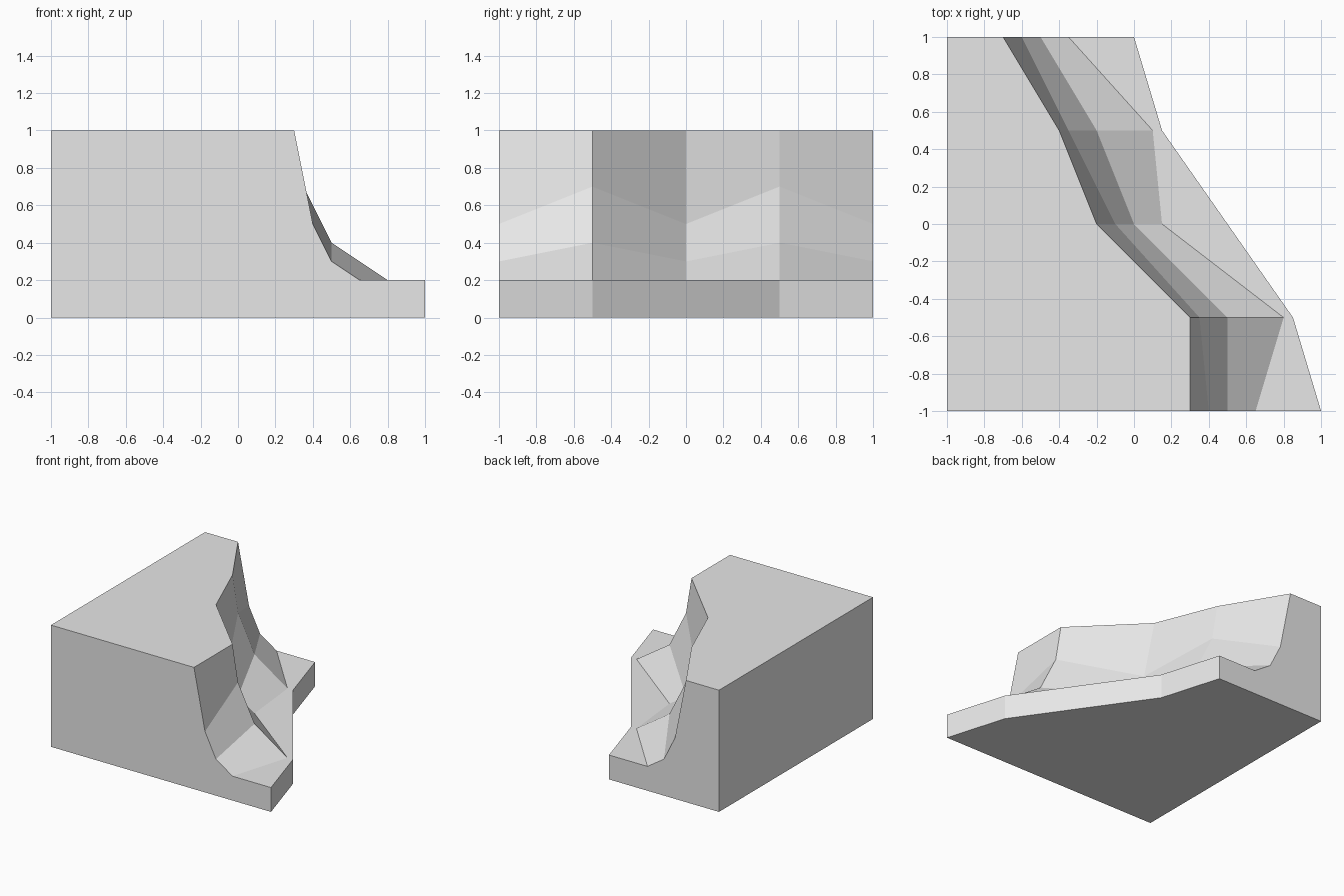
import bpy
import bmesh

cube = bpy.data.objects.get("Cube")
if cube:
    bpy.data.objects.remove(cube, do_unlink=True)

# One plain stone colour
stone = bpy.data.materials.new("light_grey_stone")
stone.use_nodes = True
GREY = (0.8, 0.8, 0.8, 1)
stone.diffuse_color = GREY
stone.node_tree.nodes["Principled BSDF"].inputs["Base Color"].default_value = GREY

BACK, LEDGE, TOP = -1, 0.2, 1

# Cliff stations: y, ledge rim x, foot x, lower bend (x, z), upper bend (x, z), brow x
STATIONS = [
    (-1.0, 1.00, 0.65, (0.5, 0.3), (0.40, 0.5), 0.3),
    (-0.5, 0.85, 0.80, (0.5, 0.4), (0.35, 0.7), 0.3),
    (0.0, 0.50, 0.15, (0.0, 0.3), (-0.10, 0.5), -0.2),
    (0.5, 0.15, 0.10, (-0.2, 0.4), (-0.35, 0.7), -0.4),
    (1.0, 0.00, -0.35, (-0.5, 0.3), (-0.60, 0.5), -0.7),
]


def section(bm, y, rim, foot, lower, upper, brow):
    """Closed cross-section of the cliff at one station."""
    outline = [(BACK, 0), (rim, 0), (rim, LEDGE), (foot, LEDGE),
               lower, upper, (brow, TOP), (BACK, TOP)]
    return [bm.verts.new((x, y, z)) for x, z in outline]


# Loft the sections into one faceted block, then cap the ends
bm = bmesh.new()
rings = [section(bm, *station) for station in STATIONS]
for a, b in zip(rings, rings[1:]):
    for i in range(len(a)):
        j = (i + 1) % len(a)
        bm.faces.new((a[i], a[j], b[j], b[i]))
bm.faces.new(rings[0])
bm.faces.new(rings[-1])
bmesh.ops.recalc_face_normals(bm, faces=bm.faces)

mesh = bpy.data.meshes.new("cliff_block")
bm.to_mesh(mesh)
bm.free()
mesh.materials.append(stone)
bpy.context.collection.objects.link(bpy.data.objects.new("cliff_block", mesh))
